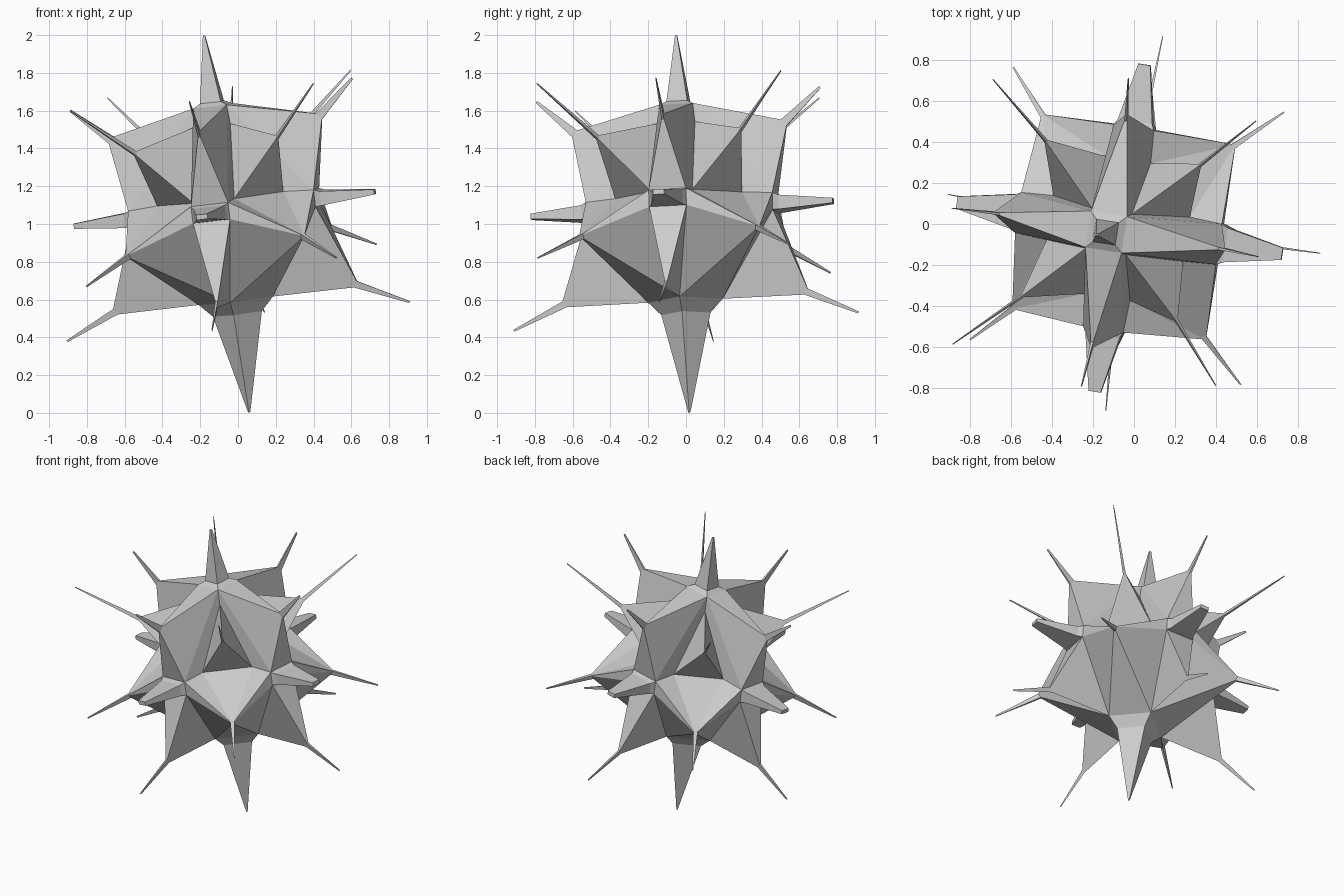
import bpy, bmesh
from math import pi
from mathutils import Vector, Matrix

if "Cube" in bpy.data.objects:
    bpy.data.objects.remove(bpy.data.objects["Cube"])

# tilted frame of the star: columns are its local axes
Z = Vector((-0.12, -0.035, 1)).normalized()
X = Vector((0.98, -0.155, 0.115)).normalized()
Y = Z.cross(X).normalized()
X = Y.cross(Z)
FRAME = Matrix((X, Y, Z)).transposed()
ORIGIN = Vector((-0.07, -0.02, 1.08))

bm = bmesh.new()


def turn(p, k):
    return Matrix.Rotation(k * pi / 2, 3, 'Z') @ Vector(p)


def vert(p, k=0):
    return bm.verts.new(turn(p, k))


def spike(loop, knuckle, tip, k=0, s=0.07, tip_s=0.02):
    """Extrude a core face to a shrunken knuckle, then to a needle tip."""
    mid = sum((v.co for v in loop), Vector()) / len(loop)
    rings = [loop]
    for target, f in ((knuckle, s), (tip, tip_s)):
        c = turn(target, k)
        rings.append([bm.verts.new(c + f * (v.co - mid)) for v in loop])
    n = len(loop)
    for a, b in zip(rings, rings[1:]):
        for i in range(n):
            bm.faces.new((a[i], a[(i + 1) % n], b[(i + 1) % n], b[i]))
    bm.faces.new(rings[-1])


# core corners, repeated in four quarters; the "in" ones lie in the grooves
top = [vert((0.09, 0.09, 0.55), k) for k in range(4)]
top_in = [vert((0.10, 0.10, 0.45), k) for k in range(4)]
eu = [[vert((0.50, y, 0.05), k) for y in (-0.1, 0.1)] for k in range(4)]
eu_in = [[vert((0.34, y, 0.06), k) for y in (-0.11, 0.11)] for k in range(4)]
el = [[vert((0.50, y, -0.04), k) for y in (-0.1, 0.1)] for k in range(4)]
bot = [vert((0.20, 0, -0.49), k) for k in range(4)]

# vertical spikes
spike(top, (0, 0, 0.57), (0, 0, 0.925), s=0.62, tip_s=0.06)
spike(bot, (0, 0, -0.56), (0, 0, -1.085), s=0.66, tip_s=0.03)

for k in range(4):
    n = (k + 1) % 4
    # flat-ended spikes round the middle
    spike([eu[k][0], eu[k][1], el[k][1], el[k][0]],
          (0.53, 0, 0), (0.81, 0, 0.0), k, s=0.85, tip_s=0.3)
    # upper and lower spikes on the four sides
    spike([top[k - 1], top[k], eu[k][1], eu[k][0]],
          (0.56, 0, 0.43), (0.76, 0, 0.61), k)
    spike([el[k][0], el[k][1], bot[k]],
          (0.65, 0, -0.47), (0.925, 0, -0.60), k)
    # groove walls beside the upper corner spikes
    bm.faces.new((top[k], top_in[k], eu_in[k][1], eu[k][1]))
    bm.faces.new((top[k], top_in[k], eu_in[n][0], eu[n][0]))
    # upper and lower spikes on the four corners
    spike([top_in[k], eu_in[k][1], eu_in[n][0]],
          (0.38, 0.38, 0.355), (0.655, 0.655, 0.63), k, s=0.06, tip_s=0.015)
    spike([eu_in[k][1], eu[k][1], el[k][1], bot[k],
           bot[n], el[n][0], eu[n][0], eu_in[n][0]],
          (0.47, 0.47, -0.17), (0.68, 0.67, -0.30), k, s=0.05, tip_s=0.012)

bmesh.ops.recalc_face_normals(bm, faces=bm.faces)
for v in bm.verts:
    v.co = ORIGIN + FRAME @ v.co

mesh = bpy.data.meshes.new("spiked_star")
bm.to_mesh(mesh)
bm.free()
obj = bpy.data.objects.new("spiked_star", mesh)
bpy.context.collection.objects.link(obj)
